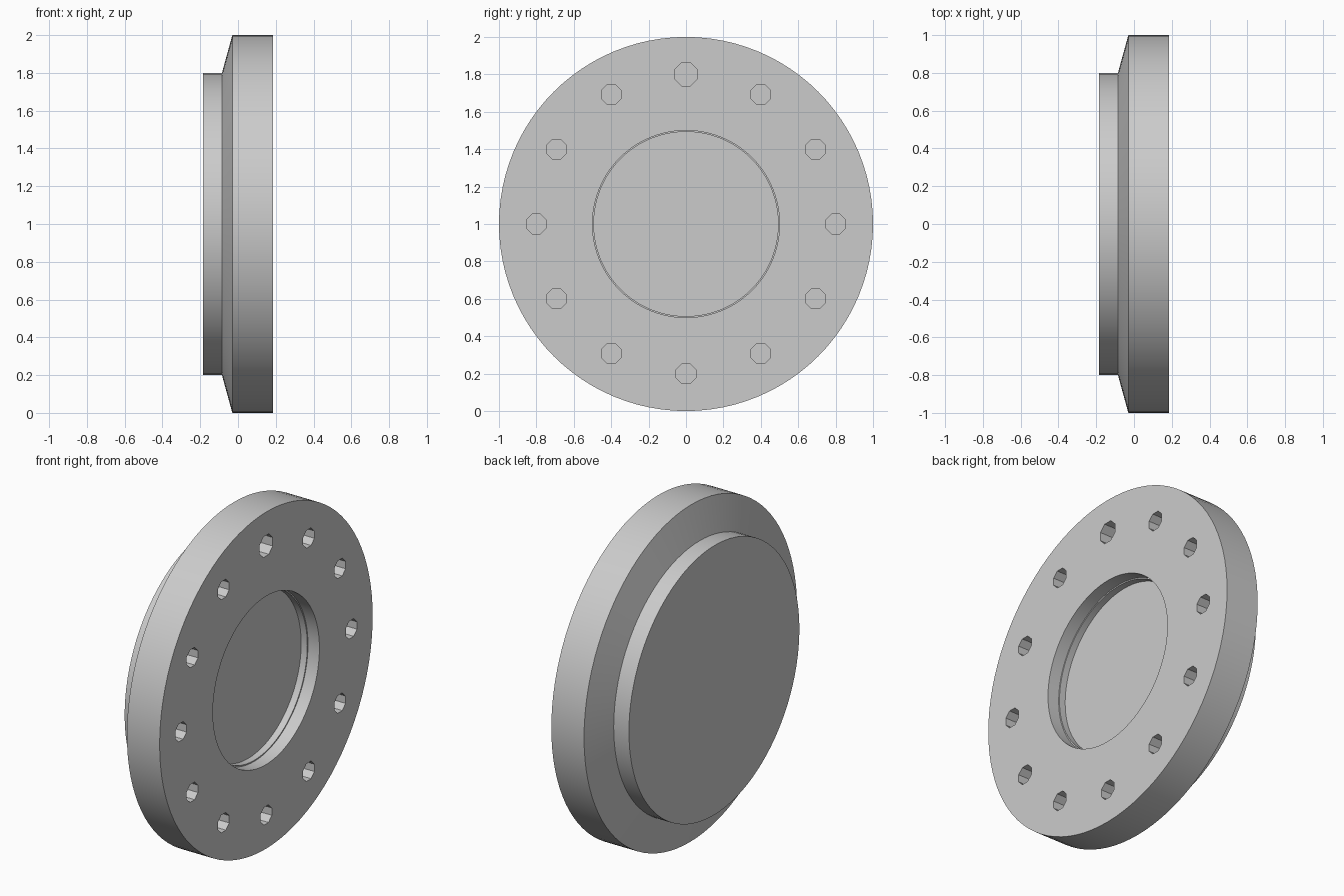
import bpy, bmesh, math

if "Cube" in bpy.data.objects:
    bpy.data.objects.remove(bpy.data.objects["Cube"])

SEG = 96

grey = bpy.data.materials.new("light grey metal")
grey.diffuse_color = (0.6, 0.6, 0.6, 1)
grey.use_nodes = True
grey.node_tree.nodes["Principled BSDF"].inputs["Base Color"].default_value = grey.diffuse_color


def make_object(name, bm):
    bmesh.ops.recalc_face_normals(bm, faces=bm.faces[:])
    mesh = bpy.data.meshes.new(name)
    bm.to_mesh(mesh)
    bm.free()
    mesh.materials.append(grey)
    obj = bpy.data.objects.new(name, mesh)
    bpy.context.collection.objects.link(obj)
    return obj


def lathe(bm, profile, sides, cy=0.0, cz=1.0, phase=0.0):
    """Revolve (x, radius) points about an x-parallel axis and cap both ends."""
    rings = []
    for x, r in profile:
        angles = [phase + 2 * math.pi * i / sides for i in range(sides)]
        rings.append([bm.verts.new((x, cy + r * math.cos(a), cz + r * math.sin(a)))
                      for a in angles])
    for a, b in zip(rings, rings[1:]):
        for i in range(sides):
            j = (i + 1) % sides
            bm.faces.new((a[i], a[j], b[j], b[i]))
    bm.faces.new(rings[0])
    bm.faces.new(rings[-1])


# Flange disc: raised back boss, tapered shoulder, rim, stepped central recess
bm = bmesh.new()
lathe(bm, [(-0.185, 0.8), (-0.085, 0.8), (-0.03, 1.0), (0.185, 1.0),
           (0.185, 0.5), (0.11, 0.5), (0.11, 0.493), (0.07, 0.493)], SEG)
flange = make_object("flange_disc", bm)

# Ring of twelve blind bolt holes, the top one slightly larger
bm = bmesh.new()
for k in range(12):
    a = math.pi / 2 + k * math.pi / 6
    radius = 0.066 if k == 0 else 0.057
    lathe(bm, [(0.02, radius), (0.3, radius)], 8,
          0.8 * math.cos(a), 1 + 0.8 * math.sin(a), math.pi / 8)
cutter = make_object("bolt_hole_cutter", bm)
cutter.hide_render = True

# Cut the holes, then discard the cutter
cut = flange.modifiers.new("bolt_holes", 'BOOLEAN')
cut.operation = 'DIFFERENCE'
cut.solver = 'EXACT'
cut.object = cutter
bpy.context.view_layer.objects.active = flange
flange.select_set(True)
bpy.ops.object.modifier_apply(modifier=cut.name)
bpy.data.objects.remove(cutter, do_unlink=True)

# Smooth the round walls and keep the machined edges crisp
bpy.ops.object.shade_smooth_by_angle(angle=math.radians(12))
